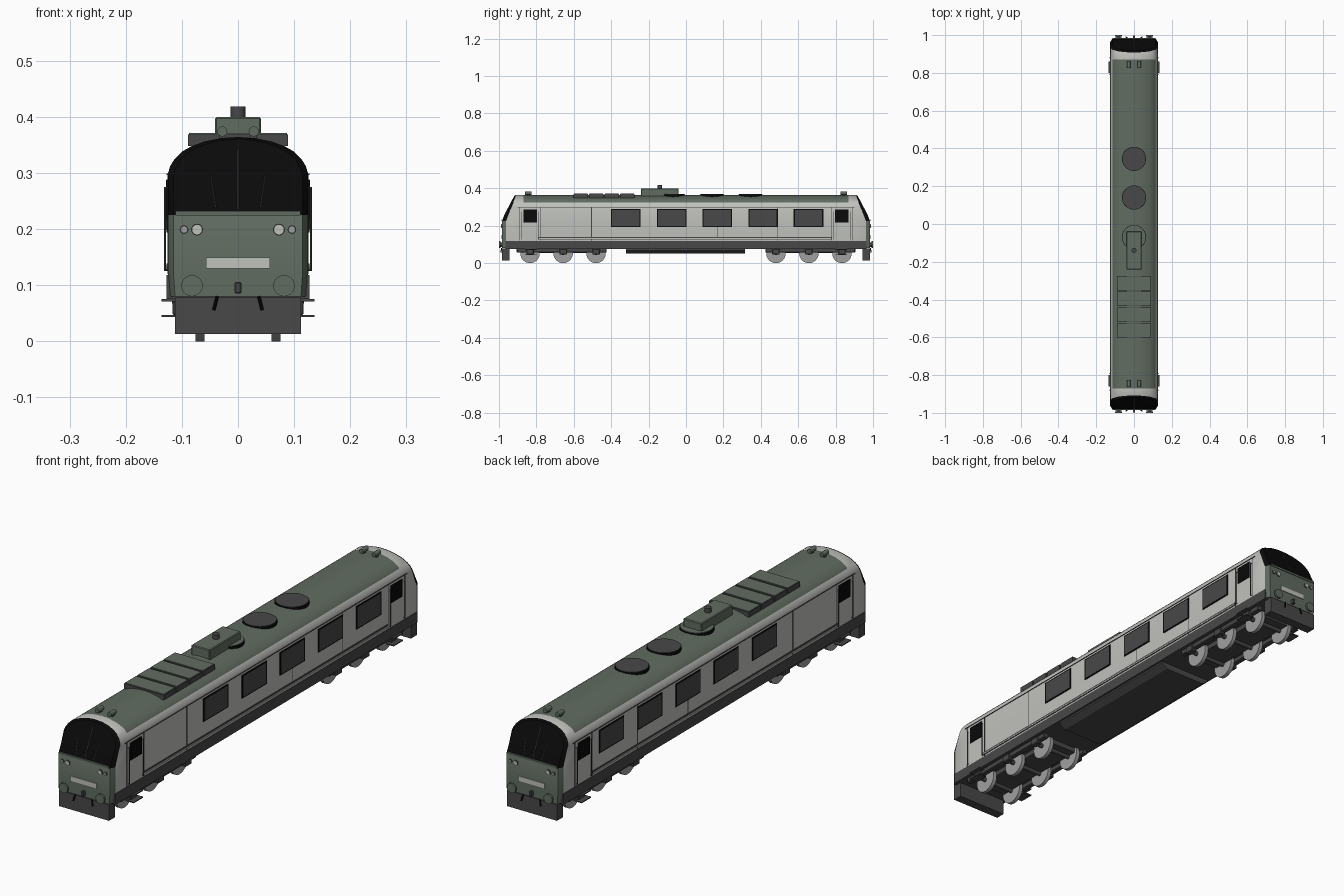
import bpy, bmesh, math
from mathutils import Matrix, Vector

if "Cube" in bpy.data.objects:
    bpy.data.objects.remove(bpy.data.objects["Cube"], do_unlink=True)


def material(name, r, g, b):
    m = bpy.data.materials.new(name)
    m.use_nodes = True
    m.diffuse_color = (r, g, b, 1)
    m.node_tree.nodes["Principled BSDF"].inputs["Base Color"].default_value = (r, g, b, 1)
    return m


GREEN = material("grey_green", .12, .15, .12)
LIGHT = material("light_grey", .53, .54, .51)
DARK = material("dark_grey", .065, .065, .065)
BLACK = material("black", .003, .003, .003)
STEEL = material("wheel_grey", .35, .35, .35)


def finish(name, bm, mats, smooth=False):
    bmesh.ops.recalc_face_normals(bm, faces=bm.faces)
    me = bpy.data.meshes.new(name)
    bm.to_mesh(me)
    bm.free()
    for m in mats:
        me.materials.append(m)
    ob = bpy.data.objects.new(name, me)
    bpy.context.collection.objects.link(ob)
    if smooth:
        bpy.ops.object.select_all(action='DESELECT')
        ob.select_set(True)
        bpy.context.view_layer.objects.active = ob
        bpy.ops.object.shade_smooth_by_angle(angle=math.radians(30))
    return ob


def box(name, mat, x, y, z, bevel=0):
    """Box from (low, high) pairs on each axis."""
    bm = bmesh.new()
    mid = Vector([(a + b) / 2 for a, b in (x, y, z)])
    size = [abs(b - a) for a, b in (x, y, z)]
    bmesh.ops.create_cube(bm, size=1, matrix=Matrix.Translation(mid) @ Matrix.Diagonal((*size, 1)))
    if bevel:
        bmesh.ops.bevel(bm, geom=bm.edges[:], offset=bevel, segments=1, affect='EDGES')
    return finish(name, bm, [mat])


def rod(name, mat, a, b, r, sides=24):
    """Cylinder from point a to point b."""
    a, b = Vector(a), Vector(b)
    bm = bmesh.new()
    turn = (b - a).to_track_quat('Z', 'Y').to_matrix().to_4x4()
    bmesh.ops.create_cone(bm, cap_ends=True, segments=sides, radius1=r, radius2=r,
                          depth=(b - a).length, matrix=Matrix.Translation((a + b) / 2) @ turn)
    return finish(name, bm, [mat], True)


# Body shell: one cross-section lofted through both raked cab ends
HALF = [(.122, .08), (.125, .12), (.125, .225), (.125, .298), (.121, .312), (.113, .325),
        (.1, .338), (.084, .347), (.06, .356), (.03, .362)]
SECTION = HALF + [(0, .364)] + [(-x, z) for x, z in reversed(HALF)]
SILL, TOP = .225, .364


def rake(z, low, high):
    return low + (high - low) * max(0, (z - SILL) / (TOP - SILL))


def body():
    bm = bmesh.new()
    rings = []
    for low, high, scale, drop, s in ((.983, .918, .92, .004, -1), (.962, .908, 1, 0, -1),
                                      (.87, .87, 1, 0, -1), (.87, .87, 1, 0, 1),
                                      (.962, .908, 1, 0, 1), (.983, .918, .92, .004, 1)):
        rings.append([bm.verts.new((x * scale, s * rake(z, low, high),
                                    z - (drop if z > SILL else 0))) for x, z in SECTION])
    n = len(SECTION)
    for a, b in zip(rings, rings[1:]):
        for i in range(n):
            j = (i + 1) % n
            bm.faces.new((a[i], a[j], b[j], b[i]))
    # end caps, bridged left to right
    for r in (rings[0], rings[-1]):
        for i in range(n // 2):
            bm.faces.new(list(dict.fromkeys((r[i], r[i + 1], r[n - 2 - i], r[n - 1 - i]))))
    for f in bm.faces:
        c = f.calc_center_median()
        if abs(c.y) > .93 or min(abs(v.co.y) for v in f.verts) > .9:
            f.material_index = 2 if c.z > SILL else 0     # windscreen above nose
        elif abs(c.y) > .8:
            f.material_index = 1                          # pale collar
        else:
            f.material_index = 0 if c.z > .325 else 1     # roof above walls
    finish("body_shell", bm, [GREEN, LIGHT, BLACK], True)


body()
box("underframe", DARK, (-.127, .127), (-.965, .965), (.075, .118))

# Side walls: windows, doors, seams and rails
for s in (-1, 1):
    def plate(name, mat, y, z, out=.003):
        box(name, mat, (s * .122, s * (.125 + out)), y, z)

    for y in (-.322, -.076, .167, .412, .655):
        plate("window_frame", BLACK, (y - .079, y + .079), (.194, .288), .002)
        plate("window_glass", DARK, (y - .073, y + .073), (.199, .283))
    plate("lower_stripe", DARK, (-.79, .78), (.126, .139), .002)
    plate("lower_stripe_edge", LIGHT, (-.785, .775), (.129, .133), .003)
    plate("gutter_line", DARK, (-.9, .9), (.296, .299), .002)
    for y, z in ((-.505, (.12, .298)), (.167, (.139, .194)), (.49, (.12, .298))):
        plate("panel_seam", DARK, (y - .002, y + .002), z, .001)
    for e in (-1, 1):
        plate("cab_window", BLACK, (e * .797, e * .868), (.217, .287))
        for y in (.78, .888):
            plate("door_seam", DARK, (e * (y - .0015), e * (y + .0015)), (.12, .296), .001)
        for y in (.79, .88):
            rod("handrail", DARK, (s * .13, e * y, .125), (s * .13, e * y, .275), .0018, 8)
            for z in (.127, .273):
                rod("handrail_bracket", DARK, (s * .122, e * y, z), (s * .131, e * y, z), .0015, 8)
        for z in (.045, .073):
            box("cab_step", DARK, (s * .1, s * .136), (e * .80, e * .86), (z - .002, z + .002))

# Cab ends: lamps, plate, buffers, coupling and plough
for e in (-1, 1):
    box("plough", DARK, (-.112, .112), (e * .945, e * .984), (.013, .078))
    box("number_plate", LIGHT, (-.057, .057), (e * .98, e * .986), (.13, .149))
    box("sill_trim", GREEN, (-.111, .111), (e * .97, e * .986), (.224, .232))
    box("coupling_hook", DARK, (-.006, .006), (e * .98, e * .997), (.085, .106), .002)
    rod("screen_pillar", DARK, (0, e * (rake(.235, .983, .918)), .235),
        (0, e * rake(.345, .983, .918), .341), .0015, 8)
    for s in (-1, 1):
        rod("lamp_rim", DARK, (s * .073, e * .98, .199), (s * .073, e * .986, .199), .0105)
        rod("headlamp", LIGHT, (s * .073, e * .98, .199), (s * .073, e * .988, .199), .0085)
        rod("marker_rim", DARK, (s * .096, e * .98, .199), (s * .096, e * .986, .199), .0075)
        rod("marker_lamp", STEEL, (s * .096, e * .98, .199), (s * .096, e * .988, .199), .0055)
        rod("buffer_shank", DARK, (s * .082, e * .975, .099), (s * .082, e * .994, .099), .010)
        rod("buffer_head", GREEN, (s * .082, e * .992, .099), (s * .082, e * 1.0, .099), .019)
        rod("brake_hose", BLACK, (s * .037, e * .986, .08), (s * .043, e * .99, .056), .003, 8)
        rod("wiper", DARK, (s * .04, e * rake(.238, .985, .92), .238),
            (s * .048, e * rake(.295, .985, .92), .294), .0013, 6)
        rod("horn", GREEN, (s * .028, e * .827, .374), (s * .028, e * .862, .374), .009, 16)
        box("horn_foot", DARK, (s * .022, s * .034), (e * .835, e * .85), (.355, .37))

# Roof equipment
for y, mat in ((.345, DARK), (.14, DARK), (-.07, GREEN)):
    rod("roof_fan_rim", BLACK, (0, y, .345), (0, y, .367), .064, 40)
    rod("roof_fan", mat, (0, y, .345), (0, y, .369), .0615, 40)
box("roof_box", GREEN, (-.041, .041), (-.24, -.04), (.355, .4), .003)
rod("exhaust", DARK, (0, -.14, .395), (0, -.14, .418), .013)
for i in range(4):
    y = -.275 - i * .083
    box("hatch_base", DARK, (-.089, .089), (y - .077, y), (.348, .3685))
    box("roof_hatch", GREEN, (-.087, .087), (y - .074, y - .003), (.35, .371))

# Bogies
for e in (-1, 1):
    box("bogie_beam", DARK, (-.06, .06), (e * .44, e * .88), (.055, .078))
    for s in (-1, 1):
        box("bogie_side_frame", DARK, (s * .09, s * .112), (e * .425, e * .905), (.056, .08), .003)
    for y in (.481, .657, .834):
        rod("axle", DARK, (-.1, e * y, .052), (.1, e * y, .052), .009, 16)
        for s in (-1, 1):
            rod("wheel", STEEL, (s * .063, e * y, .052), (s * .076, e * y, .052), .052, 32)
            rod("wheel_flange", STEEL, (s * .06, e * y, .052), (s * .064, e * y, .052), .052, 32)
            box("axle_box", DARK, (s * .092, s * .117), (e * (y - .02), e * (y + .02)),
                (.046, .075), .003)

# Fuel tank with chamfered lower edges
tank = [(-.118, .08), (-.118, .068), (-.092, .05), (.092, .05), (.118, .068), (.118, .08)]
bm = bmesh.new()
face = bm.faces.new([bm.verts.new((x, -.32, z)) for x, z in tank])
moved = bmesh.ops.extrude_face_region(bm, geom=[face])["geom"]
bmesh.ops.translate(bm, vec=(0, .635, 0), verts=[v for v in moved if isinstance(v, bmesh.types.BMVert)])
finish("fuel_tank", bm, [DARK])
